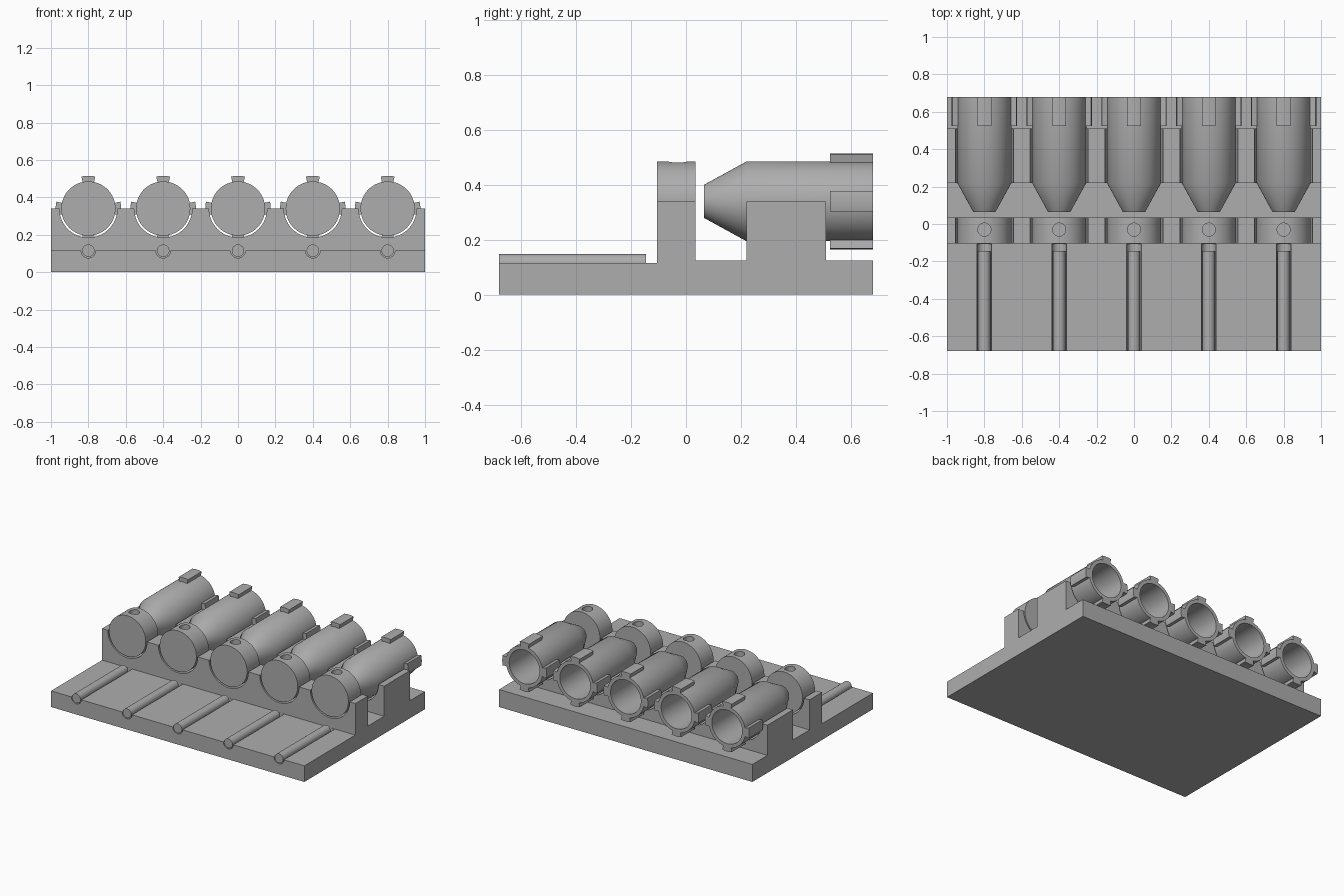
import bpy, bmesh, math
from mathutils import Vector

if "Cube" in bpy.data.objects:
    bpy.data.objects.remove(bpy.data.objects["Cube"], do_unlink=True)

grey = bpy.data.materials.new("plain grey")
grey.use_nodes = True
colour = (0.42, 0.42, 0.42, 1)
grey.diffuse_color = colour
grey.node_tree.nodes["Principled BSDF"].inputs["Base Color"].default_value = colour

SLOTS = [-0.8, -0.4, 0, 0.4, 0.8]
AXIS_Z, ROD_Z = 0.34, 0.115
BACK = 0.68


def finish(name, bm, location=(0, 0, 0)):
    bmesh.ops.recalc_face_normals(bm, faces=bm.faces)
    mesh = bpy.data.meshes.new(name)
    bm.to_mesh(mesh)
    bm.free()
    mesh.materials.append(grey)
    obj = bpy.data.objects.new(name, mesh)
    obj.location = location
    bpy.context.collection.objects.link(obj)
    return obj


def lathe(name, profile, location=(0, 0, 0), steps=64):
    """Revolve (radius, y) points about the y axis."""
    bm = bmesh.new()
    verts = [bm.verts.new((r, y, 0)) for r, y in profile]
    edges = [bm.edges.new(pair) for pair in zip(verts, verts[1:])]
    bmesh.ops.spin(bm, geom=verts + edges, cent=(0, 0, 0), axis=(0, 1, 0),
                   angle=math.tau, steps=steps)
    bmesh.ops.remove_doubles(bm, verts=bm.verts, dist=1e-5)
    return finish(name, bm, location)


def rod(name, radius, y0, y1, location):
    return lathe(name, [(0, y0), (radius, y0), (radius, y1), (0, y1)], location)


def extrude(name, points, offset, location=(0, 0, 0)):
    bm = bmesh.new()
    face = bm.faces.new([bm.verts.new(p) for p in points])
    result = bmesh.ops.extrude_face_region(bm, geom=[face], use_keep_orig=True)
    moved = [v for v in result["geom"] if isinstance(v, bmesh.types.BMVert)]
    bmesh.ops.translate(bm, verts=moved, vec=Vector(offset))
    return finish(name, bm, location)


def activate(obj):
    bpy.ops.object.select_all(action="DESELECT")
    obj.select_set(True)
    bpy.context.view_layer.objects.active = obj


def cut(obj, cutters):
    for cutter in cutters:
        mod = obj.modifiers.new("cut", "BOOLEAN")
        mod.operation, mod.solver, mod.object = "DIFFERENCE", "EXACT", cutter
        activate(obj)
        bpy.ops.object.modifier_apply(modifier=mod.name)
        bpy.data.objects.remove(cutter, do_unlink=True)


def smooth(obj):
    activate(obj)
    bpy.ops.object.shade_smooth_by_angle(angle=math.radians(30))


def repeat(obj, x, turn=0):
    copy = obj.copy()
    copy.location.x = x
    copy.rotation_euler.y = turn
    bpy.context.collection.objects.link(copy)


# Stepped bed with two cradle walls
side = [(-BACK, 0), (BACK, 0), (BACK, 0.125), (0.51, 0.125), (0.51, AXIS_Z),
        (0.22, AXIS_Z), (0.22, 0.125), (0.035, 0.125), (0.035, AXIS_Z),
        (-0.105, AXIS_Z), (-0.105, ROD_Z), (-BACK, ROD_Z)]
bed = extrude("cradle_bed", [(-1, y, z) for y, z in side], (2, 0, 0))
cutters = []
for x in SLOTS:
    cutters.append(rod("cradle_cutter", 0.155, -0.2, 0.6, (x, 0, AXIS_Z)))
    cutters.append(rod("groove_cutter", 0.039, -0.8, -0.106, (x, 0, ROD_Z)))
cut(bed, cutters)
smooth(bed)

# Front plug with a pin hole drilled in its top
plug = rod("plug", 0.145, -0.105, 0.035, (SLOTS[0], 0, AXIS_Z))
hole = rod("hole_cutter", 0.035, 0, 0.2, (SLOTS[0], -0.03, AXIS_Z))
hole.rotation_euler.x = math.pi / 2
cut(plug, [hole])

# Hollow body with a tapered nose
body = lathe("body", [(0, 0.065), (0.06, 0.065), (0.145, 0.22), (0.145, BACK),
                      (0.12, BACK), (0.12, 0.24), (0, 0.24)],
             (SLOTS[0], 0, AXIS_Z))

# Loose pin lying in its groove
pin = rod("pin", 0.033, -BACK, -0.145, (SLOTS[0], 0, ROD_Z))

# Curved lug around the body's rear rim
half = math.radians(12.2)
arc = [half * (i / 4 - 1) for i in range(9)]
ring = [(0.175, a) for a in arc] + [(0.14, a) for a in reversed(arc)]
lug = extrude("lug", [(r * math.sin(a), 0.525, r * math.cos(a)) for r, a in ring],
              (0, BACK - 0.525, 0), (SLOTS[0], 0, AXIS_Z))

for part in (plug, body, pin, lug):
    smooth(part)
    for x in SLOTS[1:]:
        repeat(part, x)
for x in SLOTS:
    for quarter in range(1, 4):
        repeat(lug, x, quarter * math.pi / 2)
